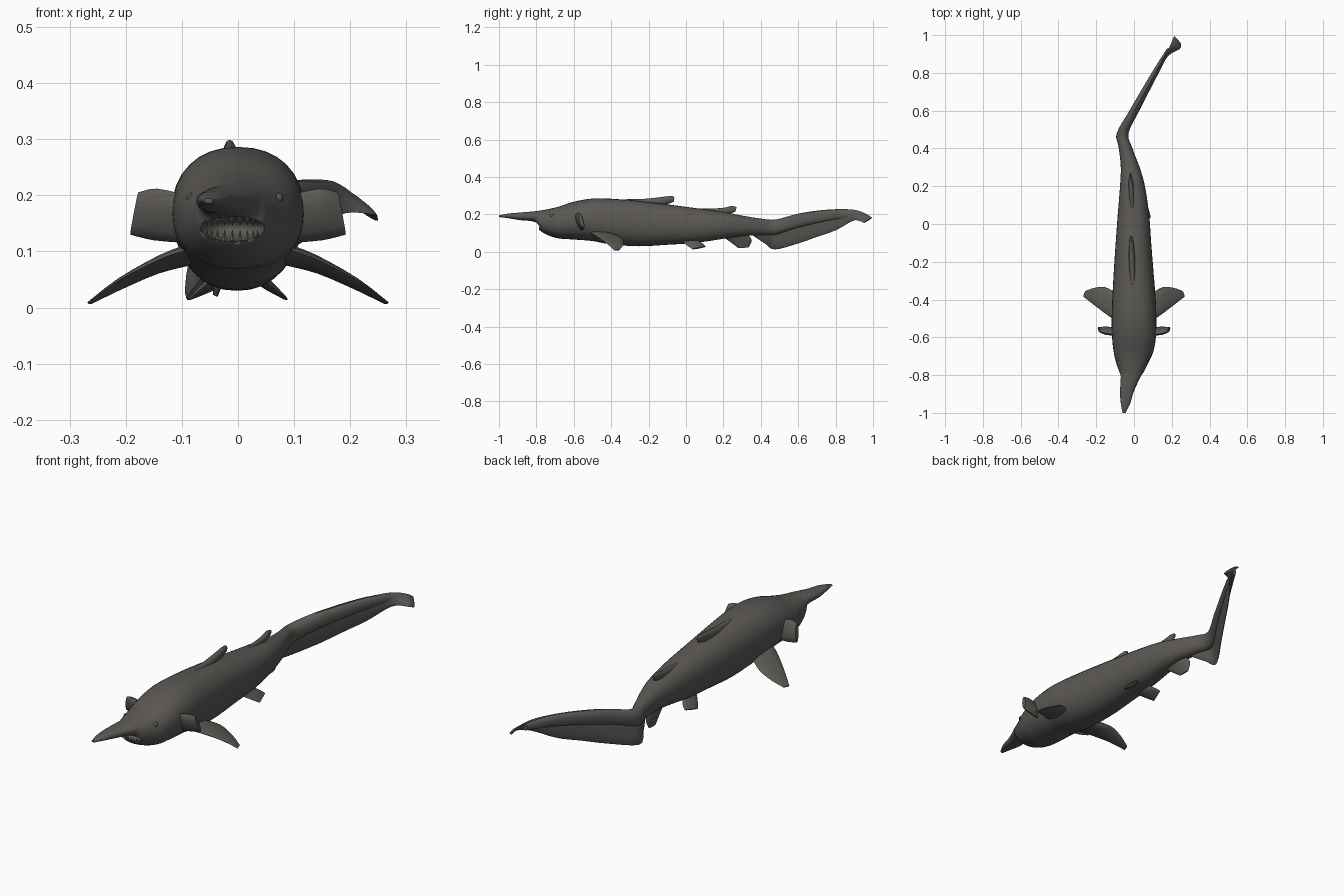
import bpy, bmesh, math
from mathutils import Vector

skin = bpy.data.materials.new("dark warm grey skin")
skin.diffuse_color = (0.105, 0.098, 0.09, 1)


def finish(name, bm, angle=50):
    bmesh.ops.recalc_face_normals(bm, faces=bm.faces)
    me = bpy.data.meshes.new(name)
    bm.to_mesh(me)
    bm.free()
    ob = bpy.data.objects.new(name, me)
    bpy.context.collection.objects.link(ob)
    me.materials.append(skin)
    bpy.ops.object.select_all(action='DESELECT')
    ob.select_set(True)
    bpy.context.view_layer.objects.active = ob
    bpy.ops.object.shade_smooth_by_angle(angle=math.radians(angle))
    return ob


def loft(name, rings):
    """Skin a list of closed point rings and cap both ends."""
    bm = bmesh.new()
    vs = [[bm.verts.new(p) for p in r] for r in rings]
    n = len(rings[0])
    for a, b in zip(vs, vs[1:]):
        for i in range(n):
            j = (i + 1) % n
            bm.faces.new((a[i], a[j], b[j], b[i]))
    bm.faces.new(vs[0])
    bm.faces.new(vs[-1])
    return finish(name, bm)


def smooth_rows(rows, steps):
    """Catmull-Rom interpolation through rows of numbers."""
    out = []
    for i in range(len(rows) - 1):
        p0, p1 = rows[max(i - 1, 0)], rows[i]
        p2, p3 = rows[i + 1], rows[min(i + 2, len(rows) - 1)]
        for s in range(steps):
            t = s / steps
            out.append([0.5 * (2 * b + (c - a) * t + (2 * a - 5 * b + 4 * c - d) * t * t
                        + (3 * b - a - 3 * c + d) * t ** 3)
                        for a, b, c, d in zip(p0, p1, p2, p3)])
    return out + [list(rows[-1])]


def fin(name, sections, steps=3, mirror=False):
    """Lens-shaped fin; each section = front point, back point, thickness."""
    rows = smooth_rows([[*f, *b, t] for f, b, t in sections], steps)
    mids = [(Vector(r[:3]) + Vector(r[3:6])) / 2 for r in rows]
    rings = []
    for k, r in enumerate(rows):
        f, b, t = Vector(r[:3]), Vector(r[3:6]), r[6]
        span = mids[min(k + 1, len(mids) - 1)] - mids[max(k - 1, 0)]
        nrm = (b - f).cross(span).normalized()
        ring = []
        for i in range(12):
            a = 2 * math.pi * i / 12
            ring.append(f.lerp(b, 0.5 - 0.5 * math.cos(a)) + nrm * (t / 2 * math.sin(a)))
        rings.append(ring)
    loft(name, rings)
    if mirror:
        loft(name.replace("right", "left"),
             [[Vector((-p.x, p.y, p.z)) for p in r] for r in rings])


# body with blade snout and tail muscle: y, centre x, half width, top z, bottom z
stations = [
    (-1.00, -0.053, 0.008, 0.195, 0.186), (-0.95, -0.045, 0.025, 0.205, 0.180),
    (-0.89, -0.038, 0.036, 0.210, 0.170), (-0.81, -0.018, 0.052, 0.217, 0.160),
    (-0.785, -0.013, 0.064, 0.220, 0.118), (-0.74, -0.010, 0.083, 0.228, 0.090),
    (-0.68, -0.003, 0.104, 0.242, 0.072), (-0.60, 0.000, 0.116, 0.268, 0.066),
    (-0.50, 0.000, 0.118, 0.285, 0.058), (-0.40, 0.000, 0.115, 0.284, 0.040),
    (-0.25, -0.002, 0.105, 0.272, 0.030), (-0.10, -0.003, 0.094, 0.254, 0.038),
    (0.05, -0.003, 0.083, 0.234, 0.048), (0.20, -0.008, 0.066, 0.213, 0.070),
    (0.30, -0.020, 0.050, 0.194, 0.084), (0.40, -0.044, 0.036, 0.178, 0.090),
    (0.48, -0.060, 0.031, 0.173, 0.092), (0.60, 0.002, 0.026, 0.203, 0.130),
    (0.80, 0.112, 0.019, 0.226, 0.172), (0.93, 0.186, 0.011, 0.213, 0.180),
]
body_rings = []
for y, xc, w, top, bot in smooth_rows(stations, 4):
    ring = []
    for i in range(32):
        a = 2 * math.pi * i / 32
        c, s = math.cos(a), math.sin(a)
        ring.append(Vector((xc + w * math.copysign(abs(c) ** 0.9, c), y,
                            (top + bot) / 2 + (top - bot) / 2 * math.copysign(abs(s) ** 0.9, s))))
    body_rings.append(ring)
body = loft("body", body_rings)


def blob(name, loc, scale, seg=20):
    bm = bmesh.new()
    bmesh.ops.create_uvsphere(bm, u_segments=seg, v_segments=seg // 2, radius=1)
    for v in bm.verts:
        v.co = Vector(loc) + Vector(v.co[k] * scale[k] for k in range(3))
    return finish(name, bm)


# open mouth cut under the snout
cutter = blob("mouth_cutter", (-0.01, -0.775, 0.142), (0.058, 0.065, 0.024), 24)
cutter.hide_render = True
cutter.hide_viewport = True
cut = body.modifiers.new("mouth", 'BOOLEAN')
cut.operation = 'DIFFERENCE'
cut.object = cutter
cut.solver = 'EXACT'

# teeth along both jaws
bm = bmesh.new()
for up in (1, -1):
    for i in range(9):
        a = math.radians(-64 + 16 * i)
        tooth = bmesh.ops.create_cone(bm, cap_ends=True, segments=6, radius1=0.005,
                                      radius2=0.0005, depth=0.018)["verts"]
        for v in tooth:
            v.co = Vector((v.co.x - 0.01 + 0.05 * math.sin(a),
                           v.co.y - 0.742 - 0.04 * math.cos(a),
                           0.142 + up * (0.013 - v.co.z)))
finish("teeth", bm)

# eyes
for side, x in (("left", -0.083), ("right", 0.072)):
    blob("eye_" + side, (x, -0.715, 0.195), (0.009, 0.012, 0.010), 12)

# paired fins and gill flaps
fin("gill_flap_right", [((0.09, -0.585, 0.20), (0.09, -0.555, 0.115), 0.035),
                        ((0.145, -0.580, 0.212), (0.15, -0.550, 0.120), 0.035),
                        ((0.178, -0.570, 0.205), (0.192, -0.550, 0.130), 0.020)], mirror=True)
fin("pectoral_fin_right", [((0.08, -0.52, 0.105), (0.09, -0.37, 0.085), 0.035),
                           ((0.13, -0.49, 0.090), (0.15, -0.335, 0.065), 0.026),
                           ((0.21, -0.43, 0.050), (0.21, -0.338, 0.035), 0.016),
                           ((0.268, -0.385, 0.008), (0.258, -0.355, 0.010), 0.006)], mirror=True)
fin("pelvic_fin_right", [((0.03, -0.03, 0.060), (0.03, 0.07, 0.058), 0.025),
                         ((0.06, 0.00, 0.038), (0.05, 0.095, 0.040), 0.018),
                         ((0.088, 0.035, 0.014), (0.068, 0.105, 0.028), 0.008)], mirror=True)

# dorsal fins lying low along the back
fin("front_dorsal_fin", [((-0.005, -0.40, 0.280), (-0.005, -0.40, 0.24), 0.02),
                         ((-0.010, -0.22, 0.284), (-0.010, -0.22, 0.24), 0.034),
                         ((-0.014, -0.11, 0.296), (-0.014, -0.12, 0.25), 0.026),
                         ((-0.015, -0.075, 0.299), (-0.015, -0.08, 0.262), 0.018),
                         ((-0.015, -0.062, 0.290), (-0.015, -0.066, 0.268), 0.008)])
fin("rear_dorsal_fin", [((-0.010, 0.07, 0.231), (-0.010, 0.07, 0.20), 0.018),
                        ((-0.015, 0.19, 0.234), (-0.015, 0.19, 0.198), 0.026),
                        ((-0.018, 0.245, 0.246), (-0.018, 0.24, 0.206), 0.018),
                        ((-0.018, 0.270, 0.238), (-0.018, 0.265, 0.216), 0.008)])

# anal fin
fin("anal_fin", [((-0.018, 0.18, 0.090), (-0.030, 0.33, 0.095), 0.03),
                 ((-0.028, 0.23, 0.058), (-0.038, 0.352, 0.062), 0.02),
                 ((-0.038, 0.28, 0.020), (-0.042, 0.335, 0.024), 0.008)])

# long swept tail fin: upper edge to lower edge
fin("tail_fin", [((-0.038, 0.38, 0.120), (-0.040, 0.36, 0.085), 0.010),
                 ((-0.055, 0.44, 0.160), (-0.070, 0.42, 0.046), 0.020),
                 ((-0.055, 0.49, 0.172), (-0.090, 0.475, 0.013), 0.020),
                 ((0.004, 0.60, 0.204), (-0.012, 0.60, 0.045), 0.020),
                 ((0.060, 0.70, 0.220), (0.050, 0.70, 0.080), 0.018),
                 ((0.115, 0.80, 0.228), (0.112, 0.80, 0.115), 0.015),
                 ((0.170, 0.90, 0.225), (0.178, 0.89, 0.165), 0.013),
                 ((0.200, 0.965, 0.202), (0.240, 0.925, 0.166), 0.013),
                 ((0.212, 0.995, 0.182), (0.250, 0.950, 0.155), 0.010)], steps=4)
